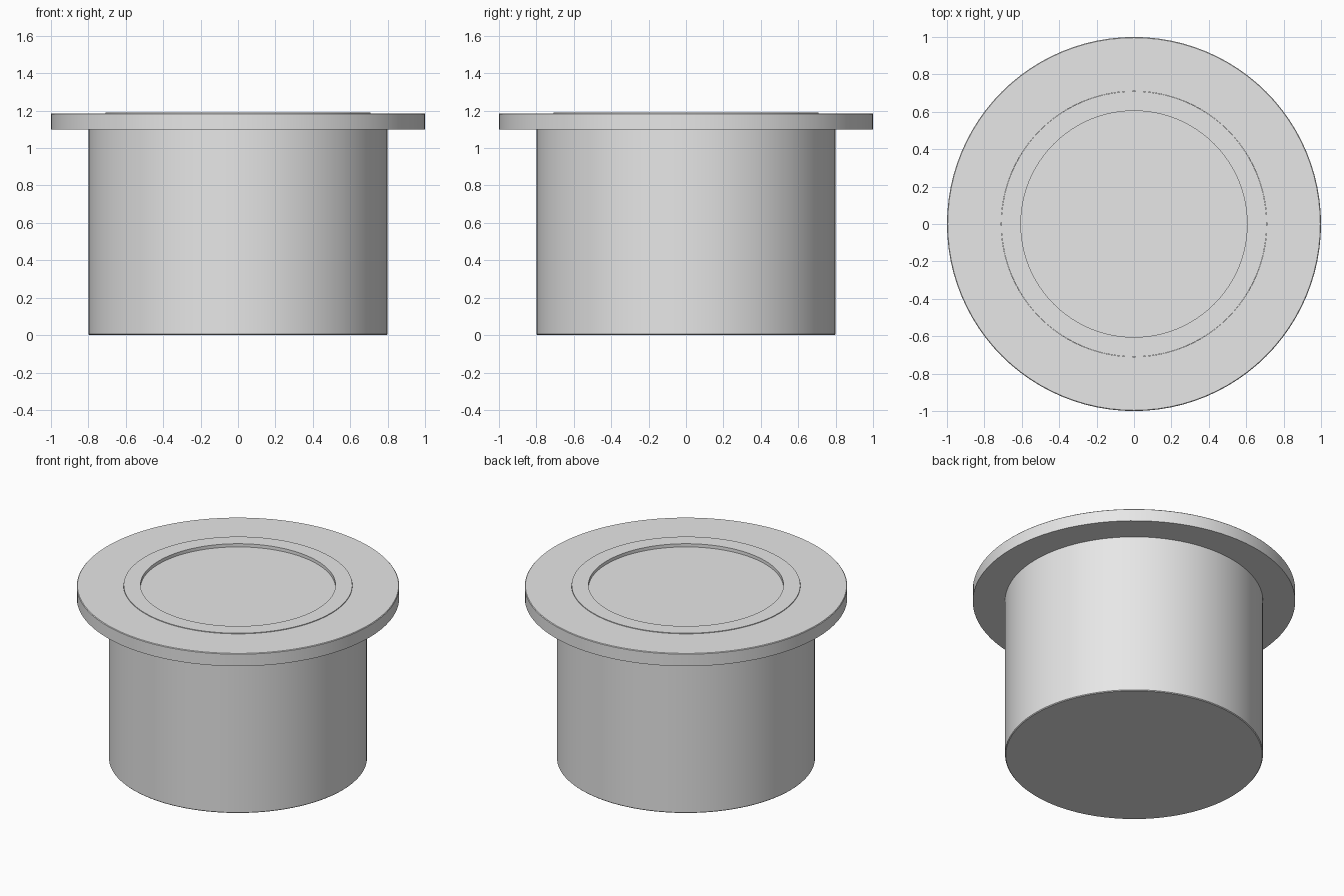
import bpy, bmesh, math

if "Cube" in bpy.data.objects:
    bpy.data.objects.remove(bpy.data.objects["Cube"])

SEG = 96
grey = bpy.data.materials.new("light_grey")
grey.diffuse_color = (0.8, 0.8, 0.8, 1)
grey.use_nodes = True
grey.node_tree.nodes["Principled BSDF"].inputs["Base Color"].default_value = grey.diffuse_color


def lathe(name, profile, closed=False):
    """Spin an (r, z) profile about z; points with r = 0 become poles."""
    bm = bmesh.new()
    vs = [bm.verts.new((r, 0, z)) for r, z in profile]
    es = [bm.edges.new(p) for p in zip(vs, vs[1:])]
    if closed:
        es.append(bm.edges.new((vs[-1], vs[0])))
    bmesh.ops.spin(bm, geom=vs + es, cent=(0, 0, 0), axis=(0, 0, 1),
                   angle=2 * math.pi, steps=SEG, use_duplicate=False)
    bmesh.ops.remove_doubles(bm, verts=bm.verts[:], dist=1e-5)
    bmesh.ops.recalc_face_normals(bm, faces=bm.faces[:])
    mesh = bpy.data.meshes.new(name)
    bm.to_mesh(mesh)
    bm.free()
    mesh.materials.append(grey)
    ob = bpy.data.objects.new(name, mesh)
    bpy.context.collection.objects.link(ob)
    bpy.ops.object.select_all(action='DESELECT')
    ob.select_set(True)
    bpy.context.view_layer.objects.active = ob
    bpy.ops.object.shade_smooth_by_angle(angle=math.radians(30))
    return ob


# Solid can, with its top closed by the shallow recessed disc
lathe("housing", [(0, 0), (0.795, 0), (0.80, 0.005), (0.80, 1.10),
                  (0.70, 1.10), (0.70, 1.168), (0, 1.168)])

# Wide flat flange
lathe("flange", [(0.71, 1.10), (1.0, 1.10), (1.0, 1.182), (0.996, 1.186),
                 (0.71, 1.186)], closed=True)

# Inner trim ring, standing slightly proud of the flange
lathe("trim_ring", [(0.605, 1.165), (0.709, 1.165), (0.709, 1.19),
                    (0.605, 1.19)], closed=True)
